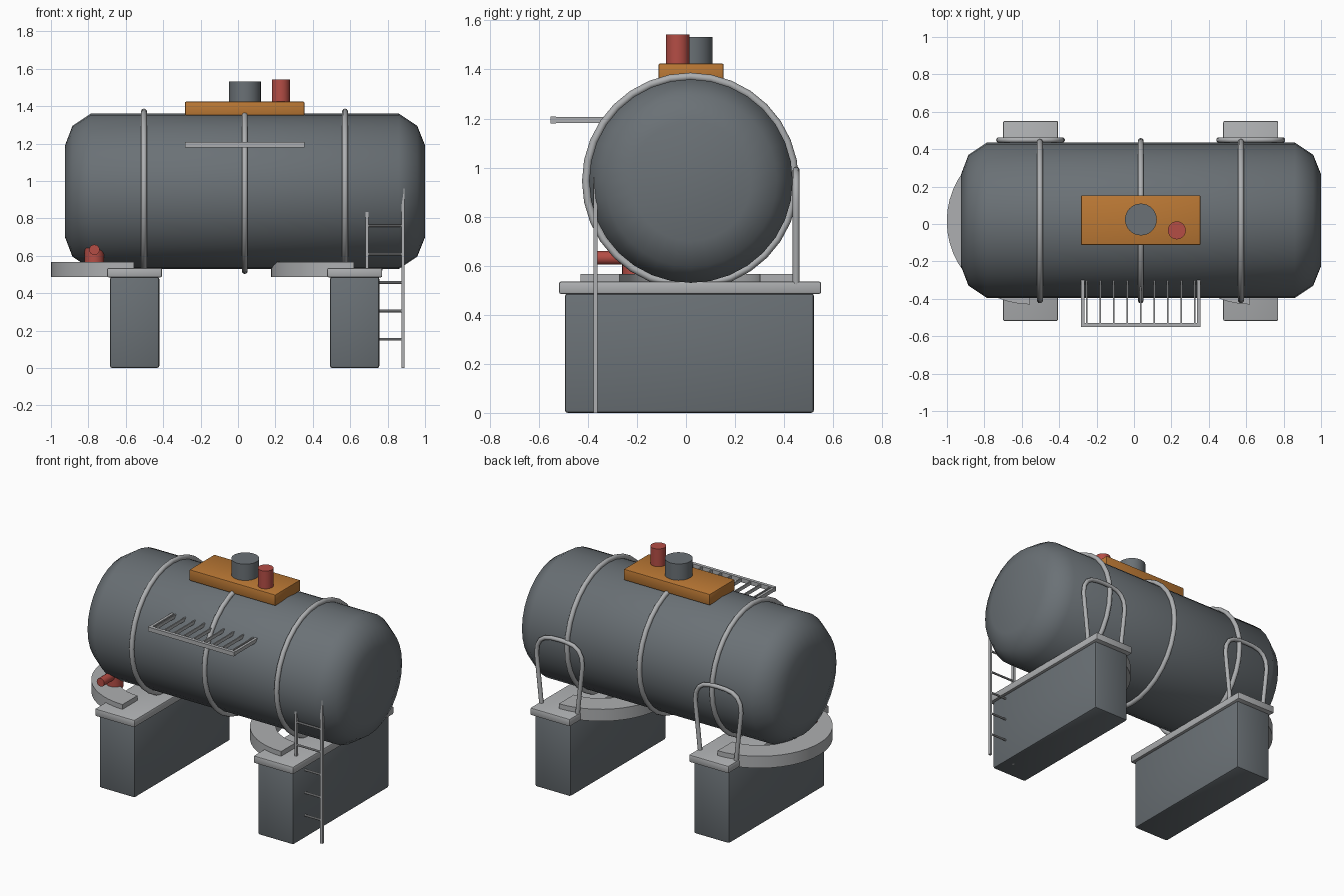
import bpy, bmesh, math
from mathutils import Vector

if "Cube" in bpy.data.objects:
    bpy.data.objects.remove(bpy.data.objects["Cube"])


def material(name, rgb):
    m = bpy.data.materials.new(name)
    m.diffuse_color = (*rgb, 1)
    m.use_nodes = True
    m.node_tree.nodes["Principled BSDF"].inputs["Base Color"].default_value = m.diffuse_color
    return m


DARK = material("dark_grey", (0.145, 0.165, 0.18))
LIGHT = material("light_grey", (0.42, 0.43, 0.44))
ORANGE = material("orange", (0.50, 0.19, 0.035))
RED = material("red", (0.46, 0.075, 0.06))
YC, ZC, R = 0.02, 0.945, 0.415     # tank axis and radius


def finish(name, bm, mat, smooth=None):
    bmesh.ops.recalc_face_normals(bm, faces=bm.faces)
    me = bpy.data.meshes.new(name)
    bm.to_mesh(me)
    bm.free()
    ob = bpy.data.objects.new(name, me)
    bpy.context.collection.objects.link(ob)
    me.materials.append(mat)
    if smooth is not None:
        bpy.ops.object.select_all(action='DESELECT')
        bpy.context.view_layer.objects.active = ob
        ob.select_set(True)
        bpy.ops.object.shade_smooth_by_angle(angle=math.radians(smooth))
    return ob


def box(name, lo, hi, mat, bevel=0.0):
    bm = bmesh.new()
    bmesh.ops.create_cube(bm, size=1)
    for v in bm.verts:
        v.co = [l + (c + 0.5) * (h - l) for l, c, h in zip(lo, v.co, hi)]
    if bevel:
        bmesh.ops.bevel(bm, geom=bm.edges[:], offset=bevel, segments=2,
                        profile=0.5, affect='EDGES')
    return finish(name, bm, mat, 30)


def tube(name, pts, r, mat, sides=12, closed=False, up=(0, 1, 0)):
    """Sweep a circle along a planar path whose plane normal is `up`."""
    bm = bmesh.new()
    pts, up, n, rings = [Vector(p) for p in pts], Vector(up), len(pts), []
    for i, p in enumerate(pts):
        a = pts[(i - 1) % n] if closed or i else p
        b = pts[(i + 1) % n] if closed or i < n - 1 else p
        side = (b - a).normalized().cross(up)
        rings.append([bm.verts.new(p + r * (math.cos(t) * side + math.sin(t) * up))
                      for t in (2 * math.pi * k / sides for k in range(sides))])
    for i in range(n if closed else n - 1):
        p, q = rings[i], rings[(i + 1) % n]
        for k in range(sides):
            j = (k + 1) % sides
            bm.faces.new((p[k], p[j], q[j], q[k]))
    if not closed:
        bm.faces.new(rings[0])
        bm.faces.new(rings[-1])
    return finish(name, bm, mat, 40)


# Tank: revolved profile with rounded ends
bm = bmesh.new()
profile = [(-0.925, 0.245), (-0.885, 0.35), (-0.787, R), (0.86, R), (0.958, 0.35), (1.0, 0.245)]
N = 32
rings = [[bm.verts.new((x, YC + r * math.sin(2 * math.pi * k / N), ZC + r * math.cos(2 * math.pi * k / N)))
          for k in range(N)] for x, r in profile]
for p, q in zip(rings, rings[1:]):
    for k in range(N):
        bm.faces.new((p[k], p[(k + 1) % N], q[(k + 1) % N], q[k]))
bm.faces.new(rings[0])
bm.faces.new(rings[-1])
finish("tank_body", bm, DARK, 80)

# Bands around the tank
for i, x in enumerate((-0.503, 0.036, 0.572)):
    path = [(x, YC - 0.002 + 0.426 * math.sin(2 * math.pi * k / N),
             ZC + 0.426 * math.cos(2 * math.pi * k / N)) for k in range(N)]
    tube(f"tank_band_{i}", path, 0.016, LIGHT, 10, True, (1, 0, 0))

# Supports: pier, cap, half-ring saddle and rear hoop at each end
for side, x in (("left", -0.553), ("right", 0.624)):
    box(f"{side}_pier", (x - 0.132, -0.494, 0), (x + 0.132, 0.522, 0.487), DARK, 0.012)
    box(f"{side}_pier_cap", (x - 0.147, -0.518, 0.485), (x + 0.147, 0.551, 0.535), LIGHT, 0.008)
    bm = bmesh.new()
    rows = []
    for k in range(25):
        t = math.pi / 2 + math.pi * k / 24
        rows.append([bm.verts.new((x - 0.003 + r * math.cos(t), 0.015 + r * math.sin(t), z))
                     for r, z in ((0.287, 0.487), (0.445, 0.487), (0.445, 0.567), (0.287, 0.567))])
    for p, q in zip(rows, rows[1:]):
        for k in range(4):
            bm.faces.new((p[k], p[(k + 1) % 4], q[(k + 1) % 4], q[k]))
    bm.faces.new(rows[0])
    bm.faces.new(rows[-1])
    finish(f"{side}_saddle", bm, LIGHT, 30)
    half = [(0.133, 0.52), (0.148, 0.66), (0.163, 0.79), (0.17, 0.86), (0.163, 0.915),
            (0.14, 0.955), (0.105, 0.978), (0.055, 0.988)]
    path = [(x + a, 0.449, z) for a, z in half] + [(x, 0.449, 0.99)]
    path += [(x - a, 0.449, z) for a, z in reversed(half)]
    tube(f"{side}_rear_hoop", path, 0.014, LIGHT)

# Top deck with hatch and vent
box("top_deck", (-0.283, -0.112, 1.35), (0.355, 0.153, 1.424), ORANGE, 0.005)
tube("hatch", [(0.037, 0.024, 1.40), (0.037, 0.024, 1.533)], 0.085, DARK, 32)
tube("vent_pipe", [(0.229, -0.034, 1.40), (0.229, -0.034, 1.543)], 0.048, RED, 24)

# Side grating
box("grating_front_rail", (-0.283, -0.552, 1.18), (0.355, -0.53, 1.208), LIGHT)
for i, x in enumerate((-0.283, 0.337)):
    box(f"grating_arm_{i}", (x, -0.535, 1.182), (x + 0.018, -0.29, 1.206), LIGHT)
for i in range(9):
    x = -0.252 + i * 0.072
    box(f"grating_bar_{i}", (x - 0.004, -0.535, 1.183), (x + 0.004, -0.29, 1.205), LIGHT)

# Ladder
for i, x in enumerate((0.69, 0.882)):
    box(f"ladder_rail_{i}", (x - 0.008, -0.378, 0), (x + 0.008, -0.36, 0.96), LIGHT)
for i in range(5):
    z = 0.153 + i * 0.152
    tube(f"ladder_rung_{i}", [(0.69, -0.369, z), (0.882, -0.369, z)], 0.007, LIGHT, 8)

# Drain valve
tube("drain_valve_body", [(-0.768, -0.208, 0.55), (-0.768, -0.208, 0.66)], 0.052, RED, 24)
tube("drain_valve_spout", [(-0.768, -0.36, 0.632), (-0.768, -0.19, 0.632)], 0.028, RED, 16, up=(1, 0, 0))
